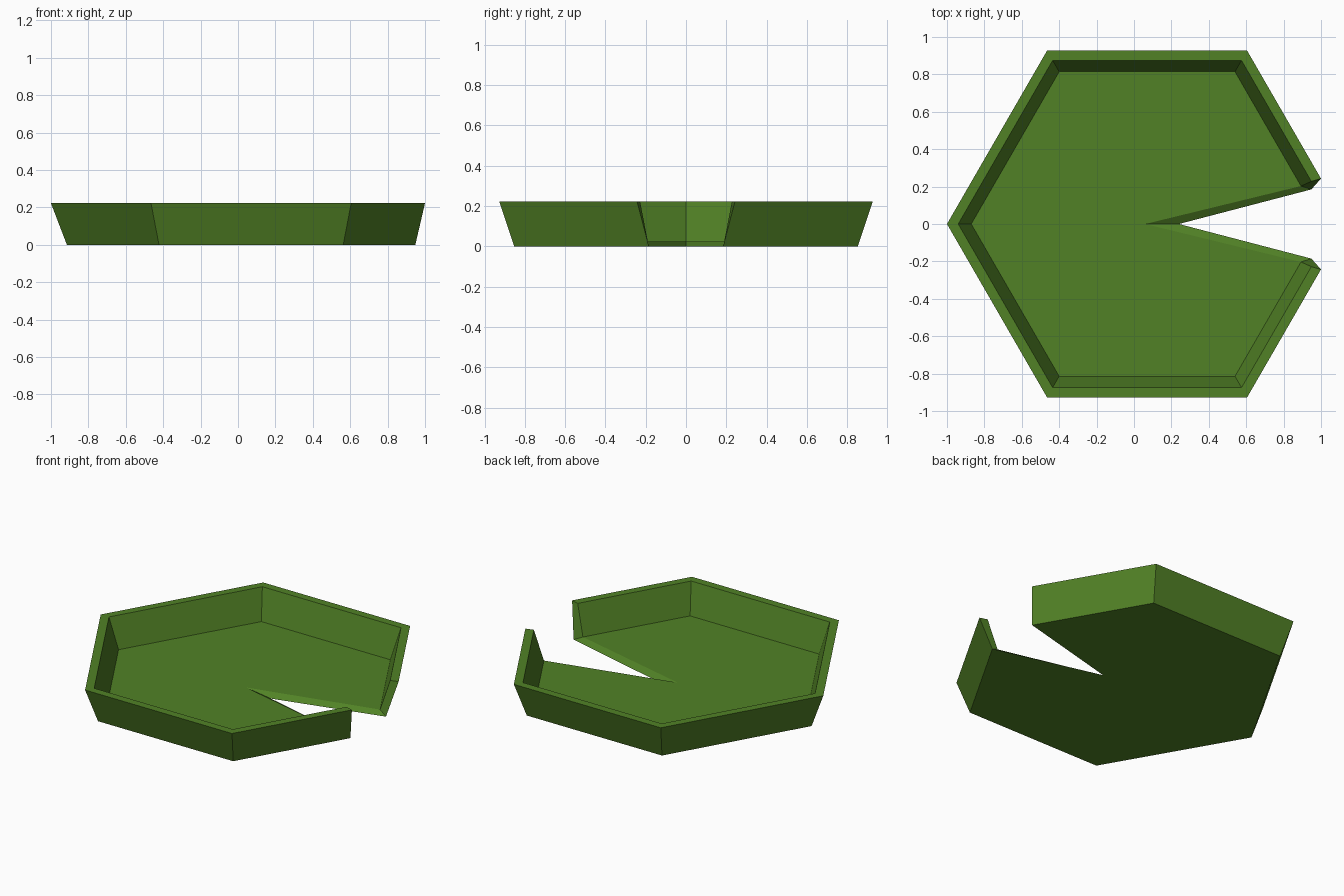
import bpy, bmesh
from math import radians, sin, cos, sqrt

cube = bpy.data.objects.get("Cube")
if cube:
    bpy.data.objects.remove(cube, do_unlink=True)

CENTRE_X = 0.07
HEIGHT = 0.222
FLOOR_Z = 0.025


def flat_material(name, colour):
    mat = bpy.data.materials.new(name)
    mat.use_nodes = True
    mat.diffuse_color = colour
    bsdf = mat.node_tree.nodes["Principled BSDF"]
    bsdf.inputs["Base Color"].default_value = colour
    bsdf.inputs["Roughness"].default_value = 0.9
    return mat


def hexagon_ring(bm, radius, mouth, z):
    """Hexagon whose +x corner is cut away at y = +-mouth, as an open ring."""
    mouth_x = CENTRE_X + radius - mouth / sqrt(3)
    points = [(mouth_x, mouth)]
    for step in range(1, 6):
        a = radians(60 * step)
        points.append((CENTRE_X + radius * cos(a), radius * sin(a)))
    points.append((mouth_x, -mouth))
    return [bm.verts.new((x, y, z)) for x, y in points]


bm = bmesh.new()

# Cross-section of the wall: underside, outer lip, inner lip, floor
underside = hexagon_ring(bm, 0.985, 0.185, 0)
outer_lip = hexagon_ring(bm, 1.07, 0.243, HEIGHT)
inner_lip = hexagon_ring(bm, 1.01, 0.228, HEIGHT)
floor = hexagon_ring(bm, 0.94, 0.203, FLOOR_Z)
rings = [underside, outer_lip, inner_lip, floor]

# Outer wall, rim and inner wall
for low, high in zip(rings, rings[1:]):
    for i in range(len(low) - 1):
        bm.faces.new((low[i], low[i + 1], high[i + 1], high[i]))

# Wall ends beside the notch
for end in (0, -1):
    bm.faces.new([ring[end] for ring in rings])

# Underside and floor, with the sloping sides of the notch between them
low_tip = bm.verts.new((0.24, 0, 0))
high_tip = bm.verts.new((0.06, 0, FLOOR_Z))
bm.faces.new(underside + [low_tip])
bm.faces.new(floor + [high_tip])
for end in (0, -1):
    bm.faces.new((underside[end], low_tip, high_tip, floor[end]))

bmesh.ops.recalc_face_normals(bm, faces=bm.faces)

mesh = bpy.data.meshes.new("lily_pad")
bm.to_mesh(mesh)
bm.free()
mesh.materials.append(flat_material("leaf green", (0.083, 0.222, 0.019, 1)))
pad = bpy.data.objects.new("lily_pad", mesh)
bpy.context.collection.objects.link(pad)
